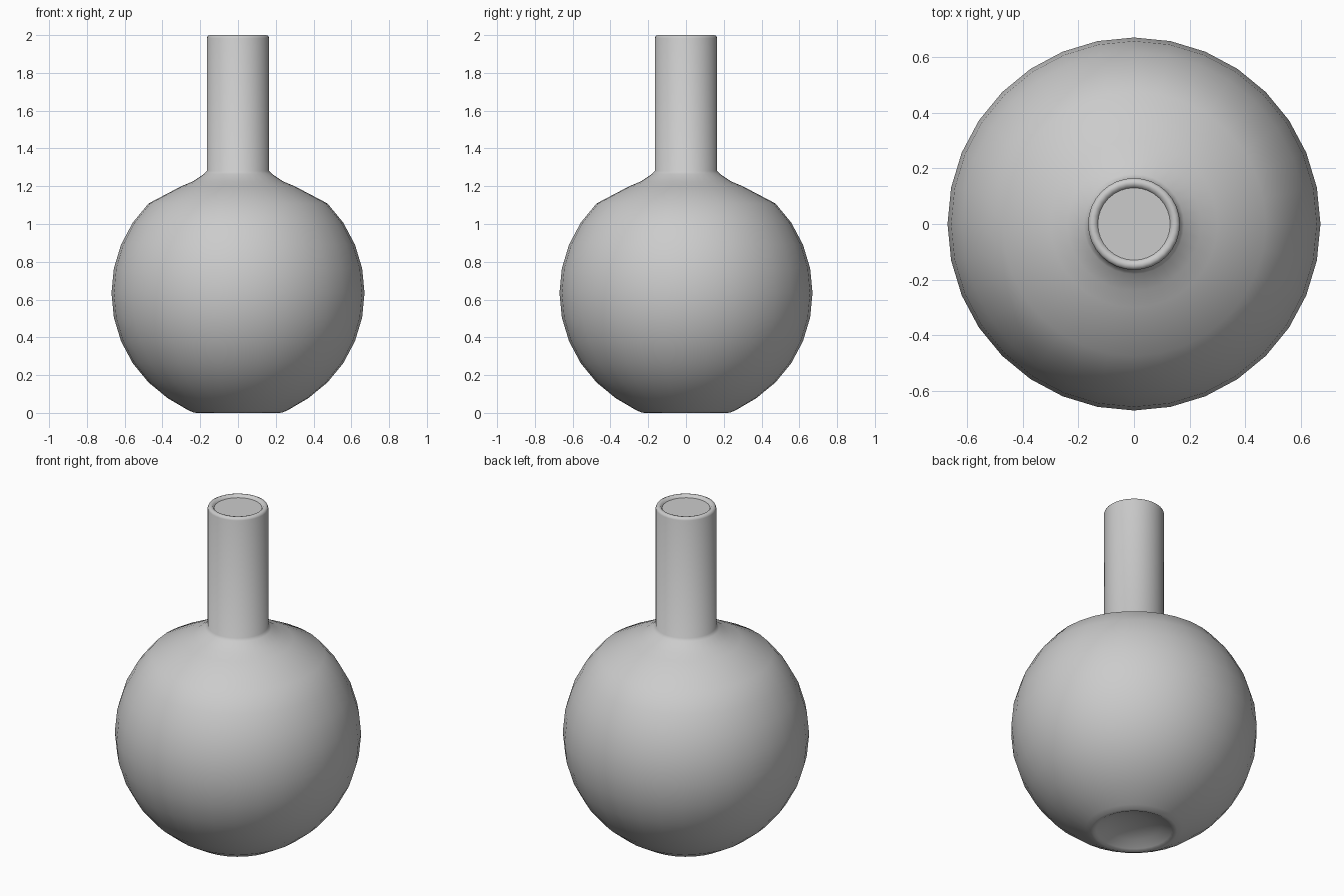
import bpy, bmesh, math

if "Cube" in bpy.data.objects:
    bpy.data.objects.remove(bpy.data.objects["Cube"])

SIDES = 32


def lathe(name, profile):
    """Spin a (radius, z) profile round the z axis."""
    bm = bmesh.new()
    verts = [bm.verts.new((r, 0, z)) for r, z in profile]
    edges = [bm.edges.new(p) for p in zip(verts, verts[1:])]
    bmesh.ops.spin(bm, geom=verts + edges, cent=(0, 0, 0), axis=(0, 0, 1),
                   angle=2 * math.pi, steps=SIDES, use_duplicate=False)
    bmesh.ops.remove_doubles(bm, verts=bm.verts, dist=0.0005)
    bmesh.ops.recalc_face_normals(bm, faces=bm.faces)
    mesh = bpy.data.meshes.new(name)
    bm.to_mesh(mesh)
    bm.free()
    ob = bpy.data.objects.new(name, mesh)
    bpy.context.collection.objects.link(ob)
    bpy.context.view_layer.objects.active = ob
    ob.select_set(True)
    bpy.ops.object.shade_smooth_by_angle(angle=math.radians(50))
    return ob


# Hollowed underside and foot ring
base = [(0, 0.06), (0.08, 0.054), (0.15, 0.036), (0.205, 0.008), (0.22, 0), (0.235, 0.002)]

# Round bulb, every 11.25 degrees
R, ZC = 0.67, 0.635
bulb = [(R * math.cos(math.radians(a * 11.25)), ZC + R * math.sin(math.radians(a * 11.25)))
        for a in range(-6, 6)]
bulb[0] = (0.265, 0.015)
bulb[-1] = (0.30, 1.2)

# Shoulder, straight neck, rounded lip and shallow cap in the mouth
neck = [(0.24, 1.225), (0.18, 1.265), (0.165, 1.28), (0.165, 1.985), (0.16, 1.996),
        (0.15, 2.0), (0.138, 1.998), (0.13, 1.985), (0, 1.985)]

lathe("flask", base + bulb + neck)
